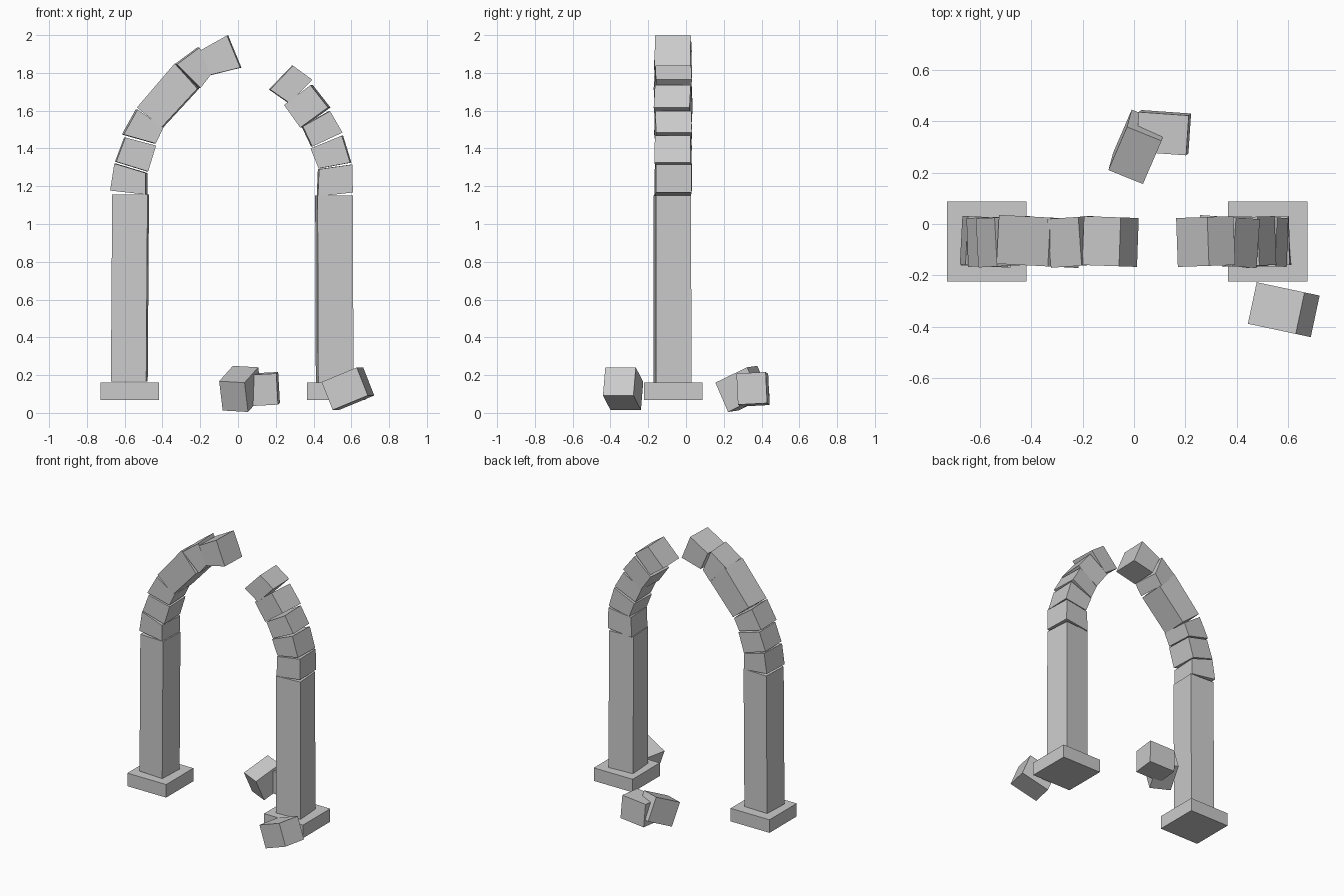
import bpy, bmesh
from math import radians
from mathutils import Matrix, Vector

if "Cube" in bpy.data.objects:
    bpy.data.objects.remove(bpy.data.objects["Cube"])

ROW_Y = -0.068   # the arch stands slightly in front of the origin


def finish(bm, name):
    bmesh.ops.recalc_face_normals(bm, faces=bm.faces)
    mesh = bpy.data.meshes.new(name)
    bm.to_mesh(mesh)
    bm.free()
    obj = bpy.data.objects.new(name, mesh)
    bpy.context.collection.objects.link(obj)
    return obj


def block(name, loc, size, rot=(0, 0, 0)):
    """Box with its centre, dimensions and rotation in degrees."""
    bm = bmesh.new()
    bmesh.ops.create_cube(bm, size=1)
    bmesh.ops.scale(bm, vec=size, verts=bm.verts)
    obj = finish(bm, name)
    obj.location = loc
    obj.rotation_euler = [radians(a) for a in rot]
    return obj


def wedge(name, quad, yaw=0, y=ROW_Y, depth=0.19):
    """Arch stone: x-z outline pushed through in y, then twisted a little."""
    bm = bmesh.new()
    front = bm.faces.new([bm.verts.new((x, -depth / 2, z)) for x, z in quad])
    ext = bmesh.ops.extrude_face_region(bm, geom=[front], use_keep_orig=True)
    new = [v for v in ext["geom"] if isinstance(v, bmesh.types.BMVert)]
    bmesh.ops.translate(bm, vec=(0, depth, 0), verts=new)
    cx = sum(p[0] for p in quad) / 4
    bmesh.ops.rotate(bm, cent=(cx, 0, 0), verts=bm.verts,
                     matrix=Matrix.Rotation(radians(yaw), 3, 'Z'))
    bmesh.ops.translate(bm, vec=Vector((0, y, 0)), verts=bm.verts)
    return finish(bm, name)


# Plinths and columns
block("left_plinth", (-0.572, ROW_Y, 0.115), (0.31, 0.31, 0.094))
block("right_plinth", (0.52, ROW_Y, 0.115), (0.31, 0.31, 0.094))
block("left_column", (-0.572, -0.072, 0.661), (0.187, 0.187, 0.99), (0, 0.4, -2.5))
block("right_column", (0.51, -0.072, 0.655), (0.187, 0.187, 0.99), (0, -0.2, 4))

# Left arch stones from the column up
left = [
    ([(-.672, 1.177), (-.484, 1.156), (-.484, 1.27), (-.65, 1.32)], -3),
    ([(-.648, 1.33), (-.479, 1.278), (-.437, 1.415), (-.60, 1.458)], 2),
    ([(-.61, 1.474), (-.44, 1.426), (-.40, 1.51), (-.537, 1.606)], 3),
    ([(-.53, 1.617), (-.40, 1.512), (-.21, 1.717), (-.33, 1.85)], -3),
    ([(-.33, 1.845), (-.205, 1.72), (-.15, 1.79), (-.21, 1.934)], 4),
    ([(-.198, 1.918), (-.14, 1.79), (.015, 1.828), (-.055, 1.998)], -2),
]
for i, (quad, yaw) in enumerate(left, 1):
    wedge(f"left_arch_stone_{i}", quad, yaw)

# Right arch stones from the column up
right = [
    ([(.42, 1.146), (.605, 1.167), (.602, 1.315), (.426, 1.29)], 2),
    ([(.43, 1.294), (.597, 1.325), (.553, 1.468), (.387, 1.40)], -2),
    ([(.39, 1.41), (.55, 1.484), (.484, 1.598), (.34, 1.516)], 2),
    ([(.336, 1.51), (.483, 1.617), (.39, 1.735), (.25, 1.63)], -4),
    ([(.27, 1.64), (.39, 1.764), (.288, 1.838), (.167, 1.712)], 2),
]
for i, (quad, yaw) in enumerate(right, 1):
    wedge(f"right_arch_stone_{i}", quad, yaw)

# Fallen stones
block("fallen_stone_front", (0.582, -0.333, 0.128), (0.205, 0.165, 0.16), (0, -22, -12))
block("fallen_stone_back_a", (0.013, 0.30, 0.127), (0.145, 0.20, 0.17), (24, 3, -22))
block("fallen_stone_back_b", (0.115, 0.355, 0.125), (0.195, 0.155, 0.165), (3, -3, -4))
